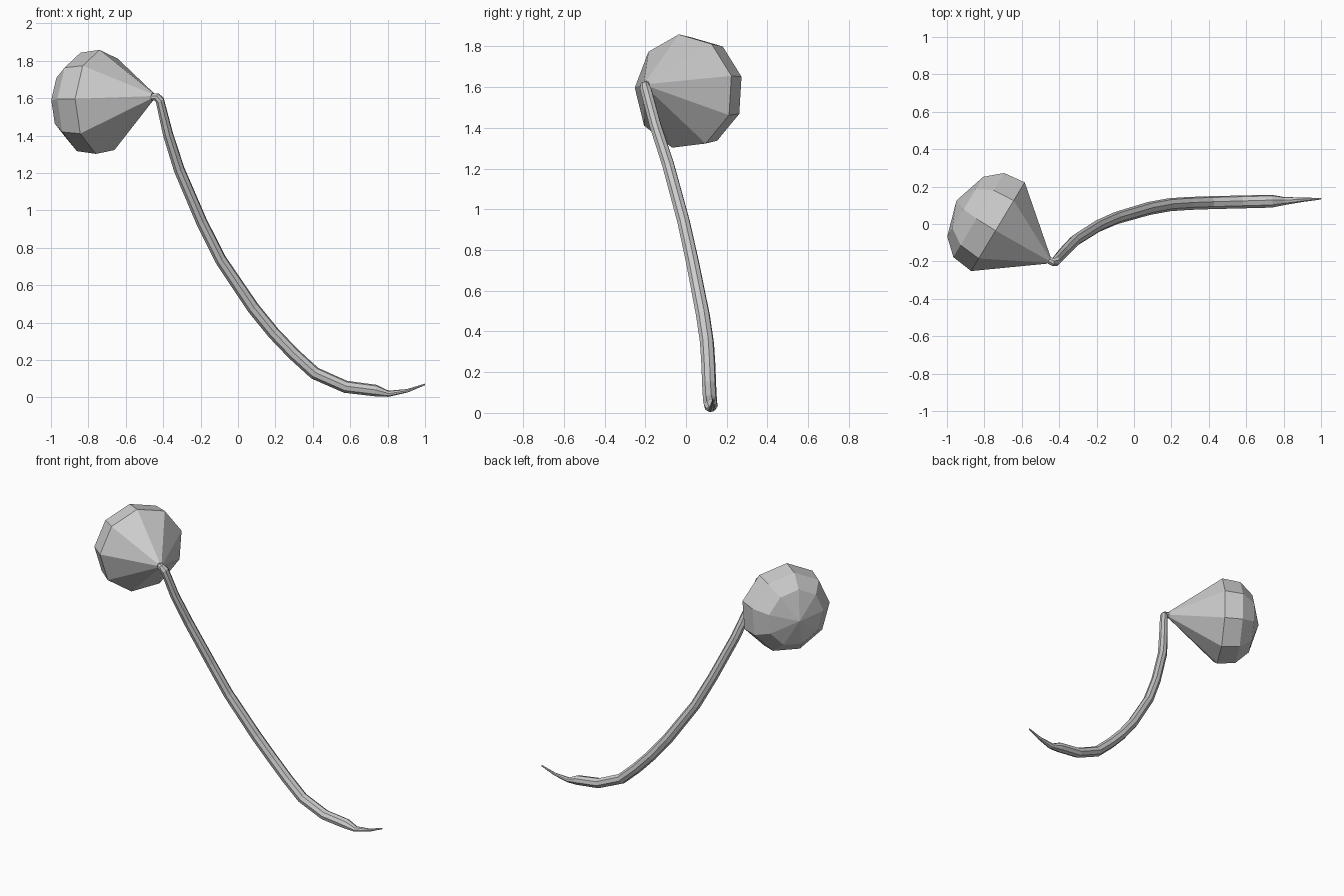
import bpy, bmesh
from math import cos, sin, radians, tau
from mathutils import Vector

if "Cube" in bpy.data.objects:
    bpy.data.objects.remove(bpy.data.objects["Cube"])


def loft(name, rings):
    """Skin a list of vertex rings; a one-point ring becomes a tip."""
    bm = bmesh.new()
    loops = [[bm.verts.new(p) for p in r] for r in rings]
    for a, b in zip(loops, loops[1:]):
        n = max(len(a), len(b))
        for i in range(n):
            j = (i + 1) % n
            if len(b) == 1:
                bm.faces.new((a[i], a[j], b[0]))
            else:
                bm.faces.new((a[i], a[j], b[j], b[i]))
    for end in (loops[0], loops[-1]):
        if len(end) > 2:
            bm.faces.new(end)
    bmesh.ops.recalc_face_normals(bm, faces=bm.faces)
    me = bpy.data.meshes.new(name)
    bm.to_mesh(me)
    bm.free()
    ob = bpy.data.objects.new(name, me)
    bpy.context.collection.objects.link(ob)


def ring(c, u, v, ru, rv, n, start=0):
    return [c + u * ru * cos(start + tau * i / n) + v * rv * sin(start + tau * i / n)
            for i in range(n)]


# Bulb: nine-sided cone with a faceted domed cap
axis = Vector((-0.857, 0.518, 0.0)).normalized()
side = Vector((0.518, 0.857, 0.0)).normalized()
up = Vector((0, 0, 1))
centre = Vector((-0.725, -0.01, 1.577))
start = radians(16)
rings = [ring(Vector((-0.455, -0.195, 1.61)), side, up, 0.02, 0.02, 9, start)]
for d, r in ((0.0, 0.283), (0.12, 0.268), (0.205, 0.19)):
    rings.append(ring(centre + axis * d, side, up, r, r, 9, start))
rings.append([centre + axis * 0.262])
loft("bulb", rings)

# Stem: x, y, z, side radius, upright radius
path = [
    (-0.475, -0.185, 1.607, 0.018, 0.018),
    (-0.435, -0.203, 1.607, 0.022, 0.022),
    (-0.418, -0.198, 1.59, 0.029, 0.024),
    (-0.375, -0.150, 1.41, 0.030, 0.028),
    (-0.315, -0.088, 1.22, 0.031, 0.030),
    (-0.195, -0.012, 0.94, 0.032, 0.031),
    (-0.095, 0.032, 0.74, 0.033, 0.032),
    (0.080, 0.083, 0.48, 0.035, 0.034),
    (0.190, 0.103, 0.345, 0.035, 0.034),
    (0.295, 0.110, 0.235, 0.035, 0.034),
    (0.410, 0.114, 0.130, 0.035, 0.034),
    (0.575, 0.118, 0.057, 0.035, 0.033),
    (0.735, 0.122, 0.037, 0.035, 0.031),
    (0.805, 0.123, 0.020, 0.022, 0.016),
    (0.905, 0.130, 0.036, 0.012, 0.009),
    (1.000, 0.135, 0.070, 0.004, 0.004),
]
pts = [Vector(p[:3]) for p in path]
rings = []
u = Vector((0.5, 0.85, 0.0))
for i, p in enumerate(path):
    before = pts[i] - pts[max(i - 1, 0)]
    after = pts[min(i + 1, len(pts) - 1)] - pts[i]
    t = (before.normalized() + after.normalized()).normalized()
    # the side direction is carried along the path so the tube never twists
    u = (u - t * u.dot(t)).normalized()
    rings.append(ring(pts[i], u, t.cross(u), p[3], p[4], 8, tau / 16))
loft("stem", rings)
